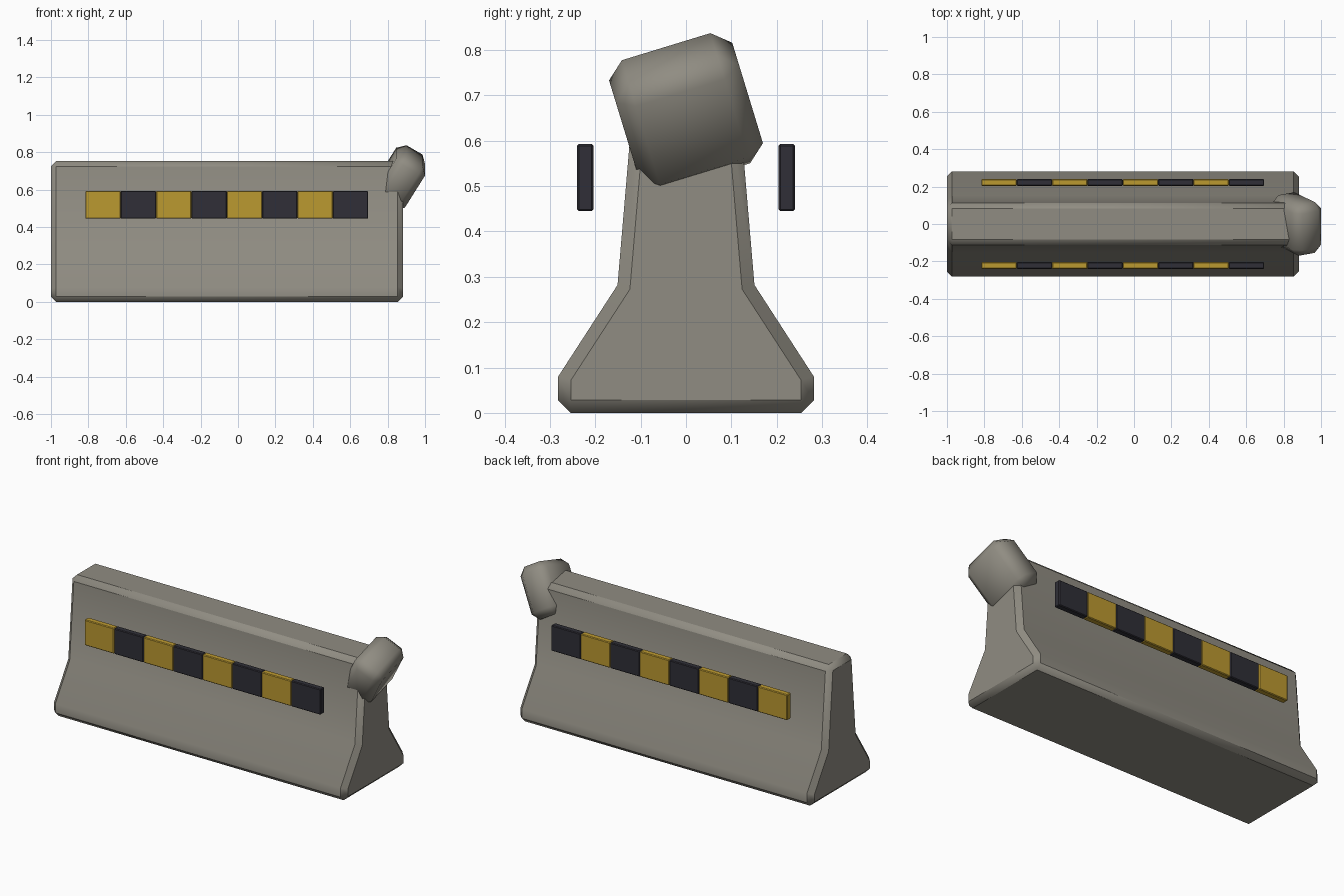
import bpy, math
from mathutils import Matrix

if "Cube" in bpy.data.objects:
    bpy.data.objects.remove(bpy.data.objects["Cube"])


def material(name, rgb):
    m = bpy.data.materials.new(name)
    m.diffuse_color = (*rgb, 1.0)
    m.use_nodes = True
    m.node_tree.nodes["Principled BSDF"].inputs["Base Color"].default_value = m.diffuse_color
    return m


CONCRETE = material("concrete", (0.28, 0.265, 0.225))
YELLOW = material("warning_yellow", (0.50, 0.32, 0.03))
BLACK = material("warning_black", (0.029, 0.028, 0.038))


def add_object(name, verts, faces, mat, bevel, smooth_deg):
    mesh = bpy.data.meshes.new(name)
    mesh.from_pydata(verts, [], faces)
    mesh.materials.append(mat)
    ob = bpy.data.objects.new(name, mesh)
    bpy.context.collection.objects.link(ob)
    mod = ob.modifiers.new("chamfer", 'BEVEL')
    mod.width = bevel
    mod.segments = 1
    mod.limit_method = 'ANGLE'
    mod.angle_limit = math.radians(40)
    bpy.ops.object.select_all(action='DESELECT')
    bpy.context.view_layer.objects.active = ob
    ob.select_set(True)
    bpy.ops.object.modifier_apply(modifier=mod.name)
    bpy.ops.object.shade_smooth_by_angle(angle=math.radians(smooth_deg))
    return ob


def extrude_x(name, profile, x0, x1, mat, bevel, smooth_deg):
    """Extrude a counter-clockwise (y, z) profile along x."""
    n = len(profile)
    verts = [(x, y, z) for x in (x0, x1) for y, z in profile]
    faces = [tuple(range(n - 1, -1, -1)), tuple(range(n, 2 * n))]
    faces += [(i, (i + 1) % n, (i + 1) % n + n, i + n) for i in range(n)]
    return add_object(name, verts, faces, mat, bevel, smooth_deg)


def rect(y0, y1, z0, z1):
    return [(y0, z0), (y1, z0), (y1, z1), (y0, z1)]


# Barrier body: mirrored half profile
half = [(0.282, 0.0), (0.282, 0.08), (0.151, 0.282), (0.111, 0.752)]
profile = half + [(-y, z) for y, z in reversed(half)]
extrude_x("barrier_body", profile, -1.0, 0.882, CONCRETE, 0.028, 40)

# Broken chunk tilted on the right end
chunk = extrude_x("broken_chunk", rect(-0.142, 0.142, -0.145, 0.145),
                  -0.09, 0.09, CONCRETE, 0.04, 50)
chunk.matrix_world = (Matrix.Translation((0.869, 0.0, 0.664))
                      @ Matrix.Rotation(math.radians(17), 4, 'X')
                      @ Matrix.Rotation(math.radians(31), 4, 'Y'))

# Warning stripe blocks, standing clear of both sides
START, STEP = -0.816, 0.189
for side, label in ((-1, "front"), (1, "back")):
    for i in range(8):
        y = side * 0.222
        extrude_x(f"{label}_stripe_{i + 1}",
                  rect(y - 0.018, y + 0.018, 0.445, 0.593),
                  START + i * STEP, START + (i + 1) * STEP,
                  BLACK if i % 2 else YELLOW, 0.004, 30)
